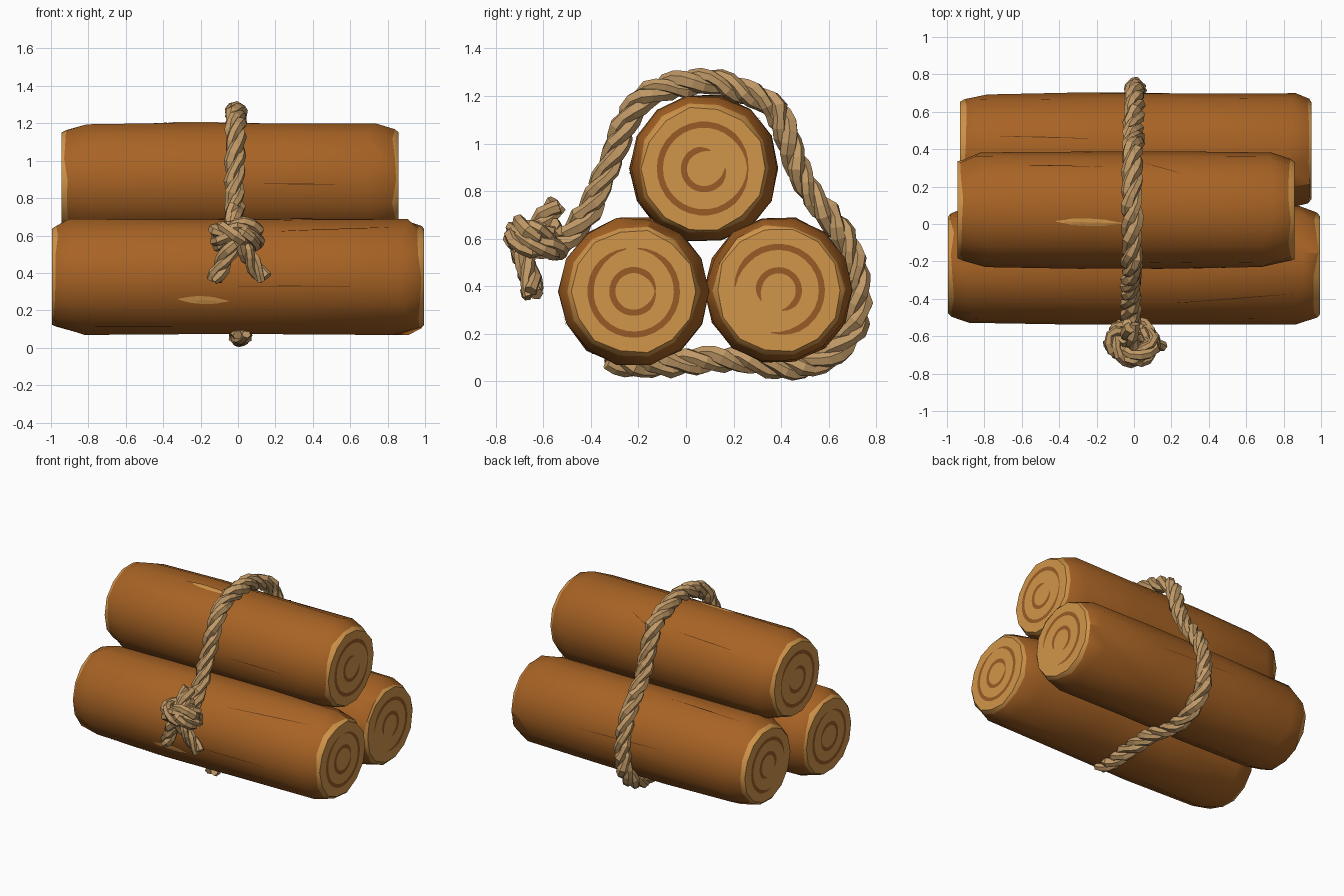
import bpy, bmesh, math, random
from mathutils import Vector
from mathutils.bvhtree import BVHTree

random.seed(4)
cube = bpy.data.objects.get("Cube")
if cube:
    bpy.data.objects.remove(cube, do_unlink=True)


def material(name, rgb):
    m = bpy.data.materials.new(name)
    m.use_nodes = True
    m.diffuse_color = (*rgb, 1)
    bsdf = m.node_tree.nodes["Principled BSDF"]
    bsdf.inputs["Base Color"].default_value = (*rgb, 1)
    bsdf.inputs["Roughness"].default_value = 0.9
    return m


BARK = material("bark brown", (0.39, 0.125, 0.018))
CUT = material("cut wood", (0.64, 0.30, 0.068))
RING = material("growth ring brown", (0.32, 0.105, 0.02))
CRACK = material("crack dark brown", (0.11, 0.035, 0.008))
ROPE = material("rope tan", (0.53, 0.32, 0.135))


def finish(name, bm, mats):
    me = bpy.data.meshes.new(name)
    bm.to_mesh(me)
    bm.free()
    for m in mats:
        me.materials.append(m)
    ob = bpy.data.objects.new(name, me)
    bpy.context.collection.objects.link(ob)
    return ob


def select_only(ob):
    bpy.ops.object.select_all(action="DESELECT")
    ob.select_set(True)
    bpy.context.view_layer.objects.active = ob


SIDES = 14


def make_log(name, x0, x1, y, z, r):
    """Bark barrel with chipped, bevelled ends and pale cut faces."""
    bm = bmesh.new()
    span = x1 - x0
    # distance along the log, radius, wobble along x, wobble of radius
    profile = [(0, 0.26, 0, 0.005), (0.022, 0.275, 0.014, 0.007),
               (0.13, r, 0.05, 0.007), (span * 0.36, r + 0.004, 0.02, 0.004),
               (span * 0.66, r + 0.004, 0.02, 0.004),
               (span - 0.13, r, 0.05, 0.007), (span - 0.022, 0.275, 0.014, 0.007),
               (span, 0.26, 0, 0.005)]
    rings = []
    for d, rad, jx, jr in profile:
        ring = []
        for i in range(SIDES):
            a = math.tau * i / SIDES
            rr = rad + random.uniform(-jr, jr)
            ring.append(bm.verts.new((x0 + d + random.uniform(-jx, jx),
                                      y + rr * math.cos(a), z + rr * math.sin(a))))
        rings.append(ring)
    last = len(rings) - 2
    for k, (a, b) in enumerate(zip(rings, rings[1:])):
        for i in range(SIDES):
            j = (i + 1) % SIDES
            f = bm.faces.new((a[i], a[j], b[j], b[i]))
            f.material_index = int(k in (0, last))
    for ring in (rings[0], rings[-1]):
        bm.faces.new(ring).material_index = 1
    bmesh.ops.recalc_face_normals(bm, faces=bm.faces)
    tree = BVHTree.FromBMesh(bm)
    ob = finish(name, bm, [BARK, CUT])
    select_only(ob)
    bpy.ops.object.shade_smooth_by_angle(angle=math.radians(32))
    return tree


def growth_rings(name, x0, x1, y, z, arcs):
    """Painted arcs on both cut faces: (radius, start, sweep, spiral drift)."""
    bm = bmesh.new()
    for x in (x0 - 0.004, x1 + 0.004):
        for rad, start, sweep, drift in arcs:
            steps = max(6, int(sweep / 12))
            prev = None
            for i in range(steps + 1):
                t = i / steps
                a = math.radians(start + sweep * t)
                half = 0.013 * min(1, 0.2 + 6 * t, 0.2 + 6 * (1 - t))
                mid = rad + drift * t
                pair = [bm.verts.new((x, y + q * math.cos(a), z + q * math.sin(a)))
                        for q in (mid - half, mid + half)]
                if prev:
                    quad = (prev[0], prev[1], pair[1], pair[0])
                    bm.faces.new(quad if x > 0 else quad[::-1])
                prev = pair
    finish(name, bm, [RING])


def sliver(name, tree, y, z, x0, x1, a0, a1, width, mat):
    """Thin pointed plate laid on the bark from (x0, a0) to (x1, a1)."""
    bm = bmesh.new()
    prev = None
    steps = 8
    for i in range(steps + 1):
        t = i / steps
        x = x0 + (x1 - x0) * t
        spread = width * (0.08 + math.sin(math.pi * t) * random.uniform(0.7, 1.1))
        row = []
        for s in (-1, 0, 1):
            a = math.radians(a0 + (a1 - a0) * t + s * spread)
            out = Vector((0, math.cos(a), math.sin(a)))
            hit = tree.ray_cast(Vector((x, y, z)) + out, -out)[0]
            row.append(bm.verts.new(hit + out * 0.005))
        if prev:
            for s in (0, 1):
                bm.faces.new((prev[s], row[s], row[s + 1], prev[s + 1]))
        prev = row
    finish(name, bm, [mat])


# Logs: x range, centre y and z, radius, end arcs
LOGS = {
    "front_log": (-0.995, 0.995, -0.22, 0.378, 0.312,
                  [(0.09, 0, 360, 0), (0.182, 100, 345, 0)]),
    "back_log": (-0.93, 0.95, 0.39, 0.382, 0.307,
                 [(0.085, -80, 290, 0), (0.18, -100, 275, 0.005)]),
    "top_log": (-0.945, 0.858, 0.075, 0.895, 0.31,
                [(0.08, 70, 290, 0.01), (0.185, 0, 360, 0)]),
}
trees = {}
for name, (x0, x1, y, z, r, arcs) in LOGS.items():
    trees[name] = make_log(name, x0, x1, y, z, r)
    growth_rings(name + "_growth_rings", x0, x1, y, z, arcs)

# Bare patches and cracks in the bark
MARKS = [
    ("front_log", -0.32, -0.05, 202, 204, 4, CUT),
    ("top_log", -0.42, -0.06, 101, 103, 4, CUT),
    ("front_log", 0.0, 0.6, 189, 189, 0.5, CRACK),
    ("front_log", 0.2, 0.85, 130, 120, 0.6, CRACK),
    ("front_log", -0.85, -0.35, 240, 236, 0.6, CRACK),
    ("top_log", 0.08, 0.53, 183, 184, 0.5, CRACK),
    ("top_log", -0.6, -0.14, 40, 43, 0.5, CRACK),
    ("top_log", 0.05, 0.25, 36, 52, 0.5, CRACK),
    ("back_log", -0.77, -0.2, 75, 78, 0.5, CRACK),
    ("back_log", -0.3, 0.4, 10, 6, 0.5, CRACK),
]
for n, (log, x0, x1, a0, a1, w, mat) in enumerate(MARKS):
    label = "bare_patch" if mat is CUT else "bark_crack"
    sliver(f"{log}_{label}_{n}", trees[log], *LOGS[log][2:4], x0, x1, a0, a1, w, mat)


def smooth_path(pts, step):
    """Evenly spaced samples of a spline through the points."""
    p = [Vector(q) for q in pts]
    p = [2 * p[0] - p[1]] + p + [2 * p[-1] - p[-2]]
    out = [p[1]]
    for a, b, c, d in zip(p, p[1:], p[2:], p[3:]):
        for i in range(1, 41):
            t = i / 40
            q = 0.5 * (2 * b + (c - a) * t + (2 * a - 5 * b + 4 * c - d) * t * t
                       + (3 * b - a - 3 * c + d) * t ** 3)
            if (q - out[-1]).length >= step:
                out.append(q)
    return out


def make_rope(name, pts, scale=1.0, pitch=0.3, step=0.036):
    """Three twisted strands with faceted, uneven thickness."""
    path = smooth_path(pts, step)
    cu = bpy.data.curves.new(name, "CURVE")
    cu.dimensions = "3D"
    cu.bevel_depth = 0.031 * scale
    cu.bevel_resolution = 1
    cu.use_fill_caps = True
    cu.materials.append(ROPE)
    for strand in range(3):
        sp = cu.splines.new("POLY")
        sp.points.add(len(path) - 1)
        sp.use_smooth = False
        side = None
        for i, c in enumerate(path):
            t = (path[min(i + 1, len(path) - 1)] - path[max(i - 1, 0)]).normalized()
            side = t.orthogonal() if side is None else side - t * side.dot(t)
            side.normalize()
            a = math.tau * (i * step / pitch + strand / 3)
            q = c + (side * math.cos(a) + t.cross(side) * math.sin(a)) * 0.027 * scale
            sp.points[i].co = (*q, 1)
            sp.points[i].radius = random.uniform(0.8, 1.25)
    ob = bpy.data.objects.new(name, cu)
    bpy.context.collection.objects.link(ob)
    select_only(ob)
    bpy.ops.object.convert(target="MESH")


# Rope loop round the bundle, as (y, z)
LOOP = [(-0.57, 0.56), (-0.49, 0.61), (-0.41, 0.72), (-0.34, 0.87), (-0.29, 1.0),
        (-0.22, 1.15), (-0.12, 1.225), (0, 1.25), (0.13, 1.262), (0.25, 1.215),
        (0.36, 1.16), (0.42, 1.05), (0.47, 0.9), (0.54, 0.77), (0.63, 0.66),
        (0.7, 0.53), (0.725, 0.4), (0.715, 0.25), (0.65, 0.15), (0.54, 0.07),
        (0.4, 0.065), (0.25, 0.085), (0.1, 0.09), (-0.05, 0.075), (-0.2, 0.07),
        (-0.34, 0.085)]
make_rope("rope_loop", [(-0.02 + 0.04 * (i / len(LOOP)), y, z)
                        for i, (y, z) in enumerate(LOOP)])

# Knot at the front with two hanging tails
make_rope("rope_knot", [(0.02, -0.55, 0.64), (-0.11, -0.58, 0.62), (-0.08, -0.69, 0.63),
                        (0.03, -0.72, 0.6), (0.1, -0.65, 0.57), (0.05, -0.55, 0.56),
                        (-0.08, -0.56, 0.56), (-0.1, -0.66, 0.57), (0, -0.71, 0.65),
                        (0.1, -0.64, 0.63), (0.03, -0.56, 0.6)], 0.85)
for label, s in (("left", 1), ("right", -1)):
    make_rope(f"rope_tail_{label}", [(-0.05 * s, -0.6, 0.64), (0.02 * s, -0.69, 0.56),
                                     (0.08 * s, -0.66, 0.45),
                                     (0.14 * s + 0.01, -0.645, 0.35)], 0.85)
make_rope("rope_knot_stub", [(0, -0.66, 0.6), (-0.02, -0.6, 0.68), (-0.02, -0.53, 0.75)], 0.85)
